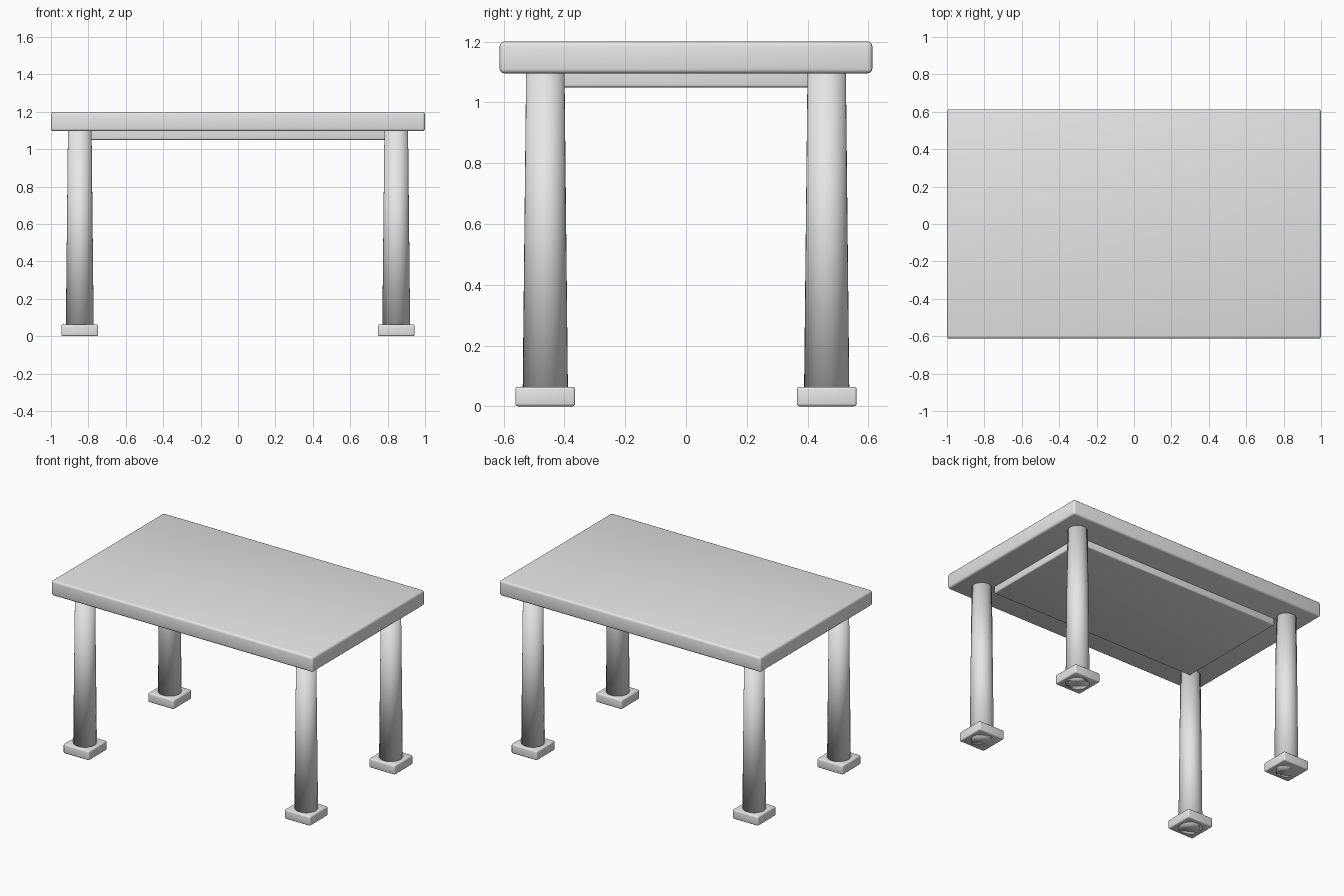
import bpy, math

if "Cube" in bpy.data.objects:
    bpy.data.objects.remove(bpy.data.objects["Cube"])

grey = bpy.data.materials.new("light grey")
grey.diffuse_color = (0.8, 0.8, 0.8, 1)
grey.use_nodes = True
grey.node_tree.nodes["Principled BSDF"].inputs["Base Color"].default_value = grey.diffuse_color


def slab(name, x, y, z0, z1, sx, sy, bevel):
    """Box with rounded edges, centred on x, y and spanning z0 to z1."""
    bpy.ops.mesh.primitive_cube_add(size=1, location=(x, y, (z0 + z1) / 2))
    ob = bpy.context.object
    ob.name = name
    ob.scale = (sx, sy, z1 - z0)
    bpy.ops.object.transform_apply(location=False, rotation=False, scale=True)
    ob.data.materials.append(grey)
    mod = ob.modifiers.new("rounded edges", 'BEVEL')
    mod.width = bevel
    mod.segments = 3
    bpy.ops.object.shade_smooth()
    return ob


def leg(name, x, y):
    """Round leg, slightly narrower at the top, smooth all over."""
    z0, z1 = 0.0, 1.12
    bpy.ops.mesh.primitive_cone_add(vertices=32, radius1=0.075, radius2=0.063,
                                    depth=z1 - z0, location=(x, y, (z0 + z1) / 2))
    ob = bpy.context.object
    ob.name = name
    ob.data.materials.append(grey)
    bpy.ops.object.shade_smooth()


# Table top and the thinner panel under it
slab("table_top", 0, 0, 1.096, 1.2, 2.0, 1.226, 0.014)
slab("under_panel", -0.002, 0, 1.05, 1.15, 1.588, 0.818, 0.008)

# Four legs, each on a square foot
for sx, side in ((-1, "left"), (1, "right")):
    for sy, end in ((-1, "front"), (1, "back")):
        x, y = sx * 0.846, sy * 0.463
        leg(f"{end}_{side}_leg", x, y)
        slab(f"{end}_{side}_foot", x, y, 0.0, 0.064, 0.197, 0.197, 0.009)
